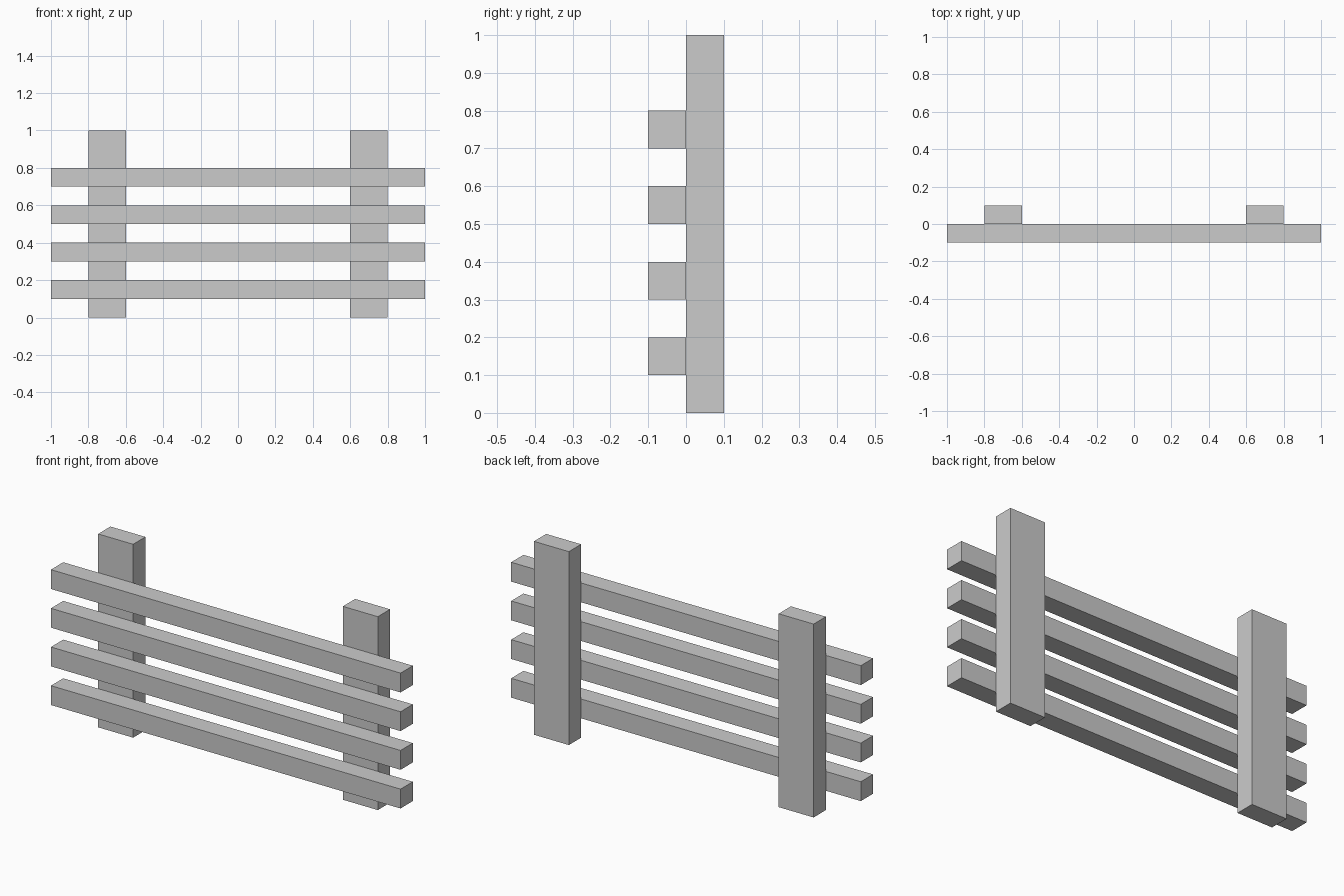
import bpy

if "Cube" in bpy.data.objects:
    bpy.data.objects.remove(bpy.data.objects["Cube"])


def box(name, low, high):
    """Add a box spanning two opposite corners."""
    centre = [(a + b) / 2 for a, b in zip(low, high)]
    size = [b - a for a, b in zip(low, high)]
    bpy.ops.mesh.primitive_cube_add(size=1, location=centre)
    obj = bpy.context.object
    obj.name = name
    obj.scale = size
    bpy.ops.object.transform_apply(location=False, rotation=False, scale=True)
    return obj


# Two upright posts behind the rails
for side, x in (("left", -0.7), ("right", 0.7)):
    box(f"{side}_post", (x - 0.1, 0, 0), (x + 0.1, 0.1, 1))

# Four horizontal rails across the front
for i in range(4):
    z = 0.1 + 0.2 * i
    box(f"rail_{i + 1}", (-1, -0.1, z), (1, 0, z + 0.1))
